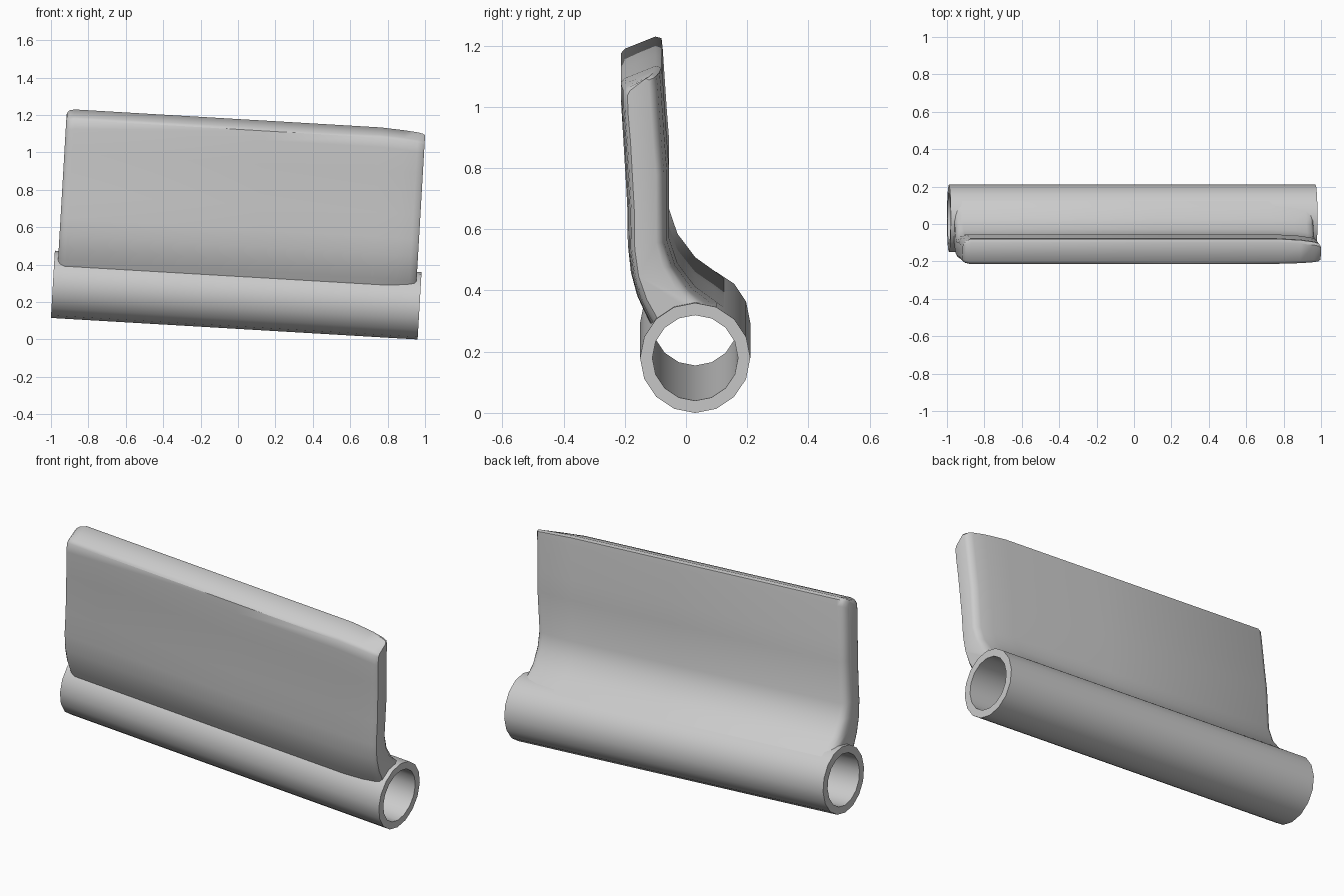
import bpy, bmesh, math

if "Cube" in bpy.data.objects:
    bpy.data.objects.remove(bpy.data.objects["Cube"])

TILT = math.atan(0.0587)
ORIGIN = (-0.0095, 0, 0.237)
CY = 0.03            # tube centre in y
R_OUT, R_IN, HALF = 0.18, 0.14, 0.982


def loft(name, rings, closed=False):
    """Skin a list of equal-length rings; cap the ends unless the loft is closed."""
    bm = bmesh.new()
    vs = [[bm.verts.new(p) for p in r] for r in rings]
    n = len(rings[0])
    pairs = list(zip(vs, vs[1:] + vs[:1])) if closed else list(zip(vs, vs[1:]))
    for a, b in pairs:
        for i in range(n):
            j = (i + 1) % n
            bm.faces.new((a[i], a[j], b[j], b[i]))
    if not closed:
        bm.faces.new(vs[0])
        bm.faces.new(vs[-1])
    bmesh.ops.recalc_face_normals(bm, faces=bm.faces)
    me = bpy.data.meshes.new(name)
    bm.to_mesh(me)
    bm.free()
    ob = bpy.data.objects.new(name, me)
    bpy.context.collection.objects.link(ob)
    ob.location = ORIGIN
    ob.rotation_euler = (0, TILT, 0)
    bpy.ops.object.select_all(action='DESELECT')
    ob.select_set(True)
    bpy.context.view_layer.objects.active = ob
    bpy.ops.object.shade_smooth_by_angle(angle=math.radians(40))
    return ob


# Hollow 16-sided tube
def circle(u, r):
    return [(u, CY + r * math.cos(i * math.pi / 8), r * math.sin(i * math.pi / 8))
            for i in range(16)]


loft("tube", [circle(-HALF, R_OUT), circle(HALF, R_OUT),
              circle(HALF, R_IN), circle(-HALF, R_IN)], closed=True)

# Fin profile (y, height above tube axis): front going up, back going up, seat in the tube wall
FRONT = [(-0.118, 0.10), (-0.135, 0.135), (-0.16, 0.19), (-0.18, 0.265), (-0.19, 0.355),
         (-0.192, 0.485), (-0.205, 0.705), (-0.213, 0.835), (-0.213, 0.885), (-0.20, 0.90)]
BACK = [(0.15, 0.13), (0.09, 0.175), (0.03, 0.218), (-0.028, 0.295), (-0.055, 0.375),
        (-0.055, 0.60), (-0.063, 0.705), (-0.076, 0.90), (-0.08, 0.935), (-0.10, 0.94)]
SEAT = [(0.10, 0.14), (0.03, 0.162), (-0.03, 0.15), (-0.08, 0.12)]


def section(u, k, drop):
    """Fin section at u, thickness scaled by k, top lowered by drop."""
    mids = [f[0] + 0.35 * (b[0] - f[0]) for f, b in zip(FRONT, BACK)]
    pts = list(zip(FRONT, mids)) + list(zip(BACK, mids))[::-1] + [(p, mids[0]) for p in SEAT]
    ring = []
    for (y, w), m in pts:
        y = m + (y - m) * k
        if w > 0.8:
            w -= drop
        r = math.hypot(y - CY, w)
        if r < 0.165:                       # keep the seat out of the bore
            y, w = CY + (y - CY) * 0.165 / r, w * 0.165 / r
        ring.append((u, y, w))
    return ring


# Fin: rounded left end, longer taper at the right end
STATIONS = [(-0.962, 0.5, 0.03), (-0.956, 0.7, 0.014), (-0.945, 0.87, 0.005), (-0.92, 1, 0),
            (0.1, 1, 0), (0.72, 1, 0), (0.85, 0.92, 0.008), (0.92, 0.81, 0.015),
            (0.945, 0.72, 0.02), (0.958, 0.52, 0.027)]
loft("fin", [section(*s) for s in STATIONS])
